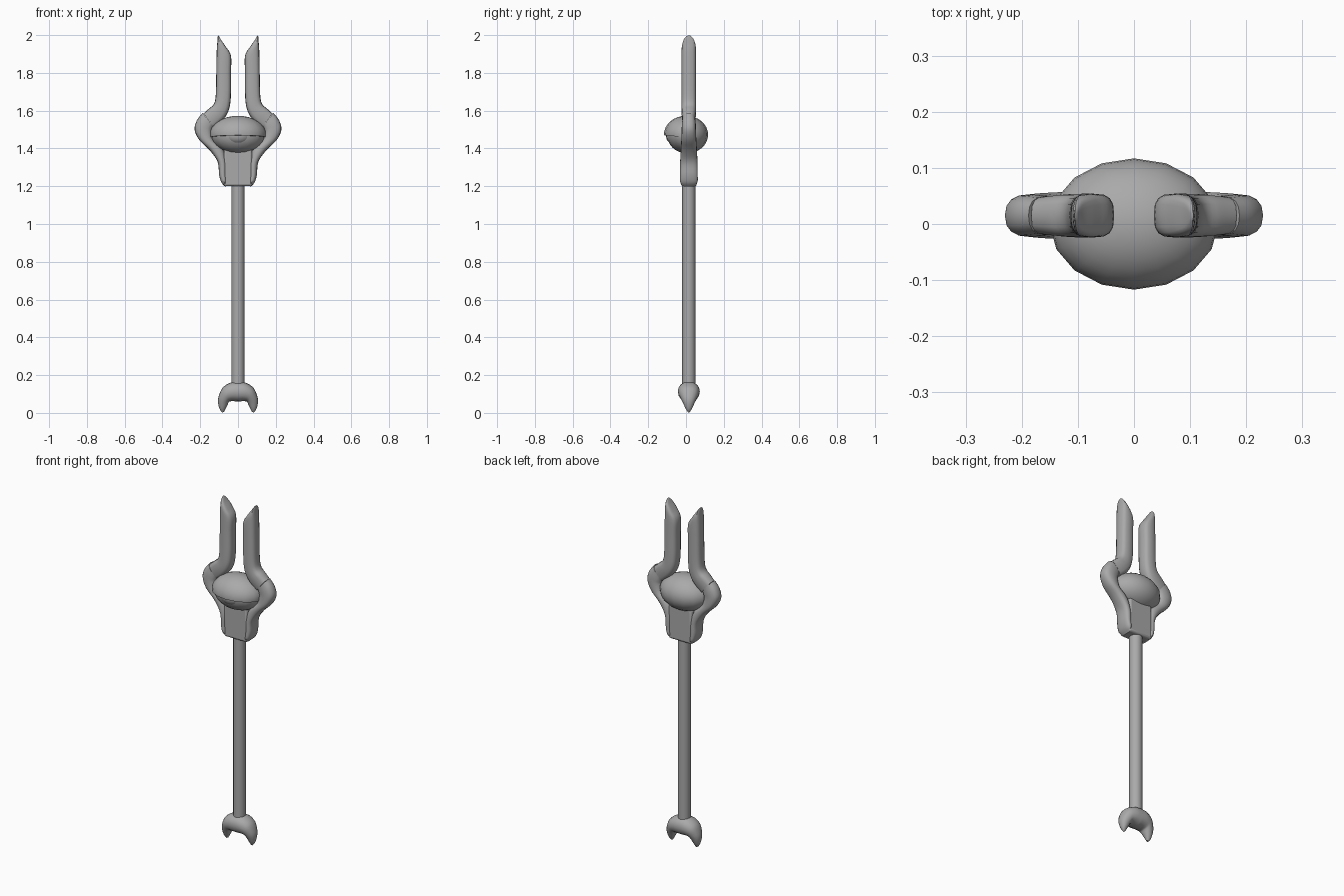
import bpy, math
from mathutils import Vector

cube = bpy.data.objects.get("Cube")
if cube:
    bpy.data.objects.remove(cube, do_unlink=True)

grey = bpy.data.materials.new("plain grey")
grey.use_nodes = True
grey.diffuse_color = (0.4, 0.4, 0.4, 1)
grey.node_tree.nodes["Principled BSDF"].inputs["Base Color"].default_value = grey.diffuse_color
YC = 0.015  # depth centre of the staff


def finish(ob, name, angle=40):
    ob.name = name
    ob.data.materials.append(grey)
    bpy.ops.object.select_all(action='DESELECT')
    ob.select_set(True)
    bpy.context.view_layer.objects.active = ob
    bpy.ops.object.shade_smooth_by_angle(angle=math.radians(angle))
    return ob


def spline(keys, t):
    """Smooth blend through a list of key sections."""
    i = min(int(t), len(keys) - 2)
    f = t - i
    a, b, c, d = (Vector(keys[max(0, min(k, len(keys) - 1))]) for k in range(i - 1, i + 3))
    return 0.5 * (2 * b + (c - a) * f + (2 * a - 5 * b + 4 * c - d) * f * f
                  + (3 * b - a - 3 * c + d) * f ** 3)


def loft(name, keys, power, sides=16, steps=4, weld=False):
    """Key: outer x, outer z, inner x, inner z, half depth. Mirrored in x."""
    rows = [spline(keys, k / steps) for k in range((len(keys) - 1) * steps + 1)]
    verts, faces = [], []
    for ox, oz, ix, iz, depth in rows:
        for s in range(sides):
            a = math.tau * s / sides
            c, n = math.cos(a), math.sin(a)
            u = math.copysign(abs(c) ** (2 / power), c)
            v = math.copysign(abs(n) ** (2 / power), n)
            verts.append(((ox + ix + (ox - ix) * u) / 2, YC + depth * v,
                          (oz + iz + (oz - iz) * u) / 2))
    for r in range(len(rows) - 1):
        for s in range(sides):
            n = (s + 1) % sides
            faces.append((r * sides + s, r * sides + n, (r + 1) * sides + n, (r + 1) * sides + s))
    if not weld:
        faces.append(tuple(reversed(range(sides))))
    faces.append(tuple(range(len(verts) - sides, len(verts))))
    mesh = bpy.data.meshes.new(name)
    mesh.from_pydata(verts, [], faces)
    ob = bpy.data.objects.new(name, mesh)
    bpy.context.collection.objects.link(ob)
    finish(ob, name)
    bpy.ops.object.mode_set(mode='EDIT')
    bpy.ops.mesh.select_all(action='SELECT')
    bpy.ops.mesh.normals_make_consistent(inside=False)
    bpy.ops.object.mode_set(mode='OBJECT')
    ob.modifiers.new("mirror", 'MIRROR')
    return ob


def ellipsoid(name, centre, scale):
    bpy.ops.mesh.primitive_uv_sphere_add(segments=16, ring_count=16, radius=1, location=centre)
    ob = bpy.context.object
    ob.scale = scale
    bpy.ops.object.transform_apply(location=False, rotation=False)
    return finish(ob, name)


def box(name, centre, size, tilt=0):
    bpy.ops.mesh.primitive_cube_add(size=1, location=centre, rotation=(tilt, 0, 0))
    ob = bpy.context.object
    ob.scale = size
    bpy.ops.object.transform_apply(location=False, rotation=False)
    ob.name = name
    return ob


# Shaft
bpy.ops.mesh.primitive_cylinder_add(vertices=12, radius=0.035, depth=1.1, location=(0, YC, 0.67))
finish(bpy.context.object, "shaft")

# Forked foot
loft("forked_foot", [
    (0, .165, 0, .06, .058), (.04, .16, .028, .062, .057), (.08, .135, .045, .06, .05),
    (.1, .095, .051, .053, .04), (.106, .06, .055, .043, .03),
    (.098, .022, .063, .027, .018), (.084, .002, .074, .006, .005)], 2.2, weld=True)

# Head: centre block and curved side arms
block = finish(box("head_block", (0, YC, 1.3), (.15, .084, .2)), "head_block")
bevel = block.modifiers.new("bevel", 'BEVEL')
bevel.width, bevel.segments = 0.012, 3
loft("side_arms", [
    (.068, 1.198, .058, 1.203, .03), (.088, 1.22, .058, 1.225, .046), (.1, 1.26, .06, 1.26, .047),
    (.108, 1.33, .06, 1.32, .046), (.15, 1.39, .075, 1.39, .043), (.205, 1.445, .125, 1.44, .04),
    (.23, 1.5, .137, 1.485, .038), (.217, 1.55, .134, 1.505, .037),
    (.188, 1.588, .128, 1.515, .034)], 2.5)

# Upright prongs with slanted tips
loft("prongs", [
    (.183, 1.585, .125, 1.51, .034), (.155, 1.61, .08, 1.55, .038), (.128, 1.635, .05, 1.6, .039),
    (.118, 1.68, .038, 1.67, .039), (.115, 1.8, .037, 1.8, .039), (.113, 1.91, .037, 1.89, .039),
    (.11, 1.955, .062, 1.935, .036), (.108, 1.985, .088, 1.972, .025),
    (.106, 1.999, .101, 1.995, .006)], 3)

# Eye: outer shell opened below the lid at the front
shell = ellipsoid("eye_shell", (0, 0, 1.473), (.15, .117, .1))
cutter = box("lid_cutter", (0, -.15, 1.373), (.5, .3, .2), -.1)
cutter.hide_render = True
cutter.hide_viewport = True
cut = shell.modifiers.new("lid opening", 'BOOLEAN')
cut.object = cutter
cut.operation, cut.solver = 'DIFFERENCE', 'EXACT'

# Eyeball and pupil under the lid
ellipsoid("eyeball", (0, 0, 1.473), (.144, .1, .098))
ellipsoid("pupil", (0, -.06, 1.468), (.07, .046, .048))
